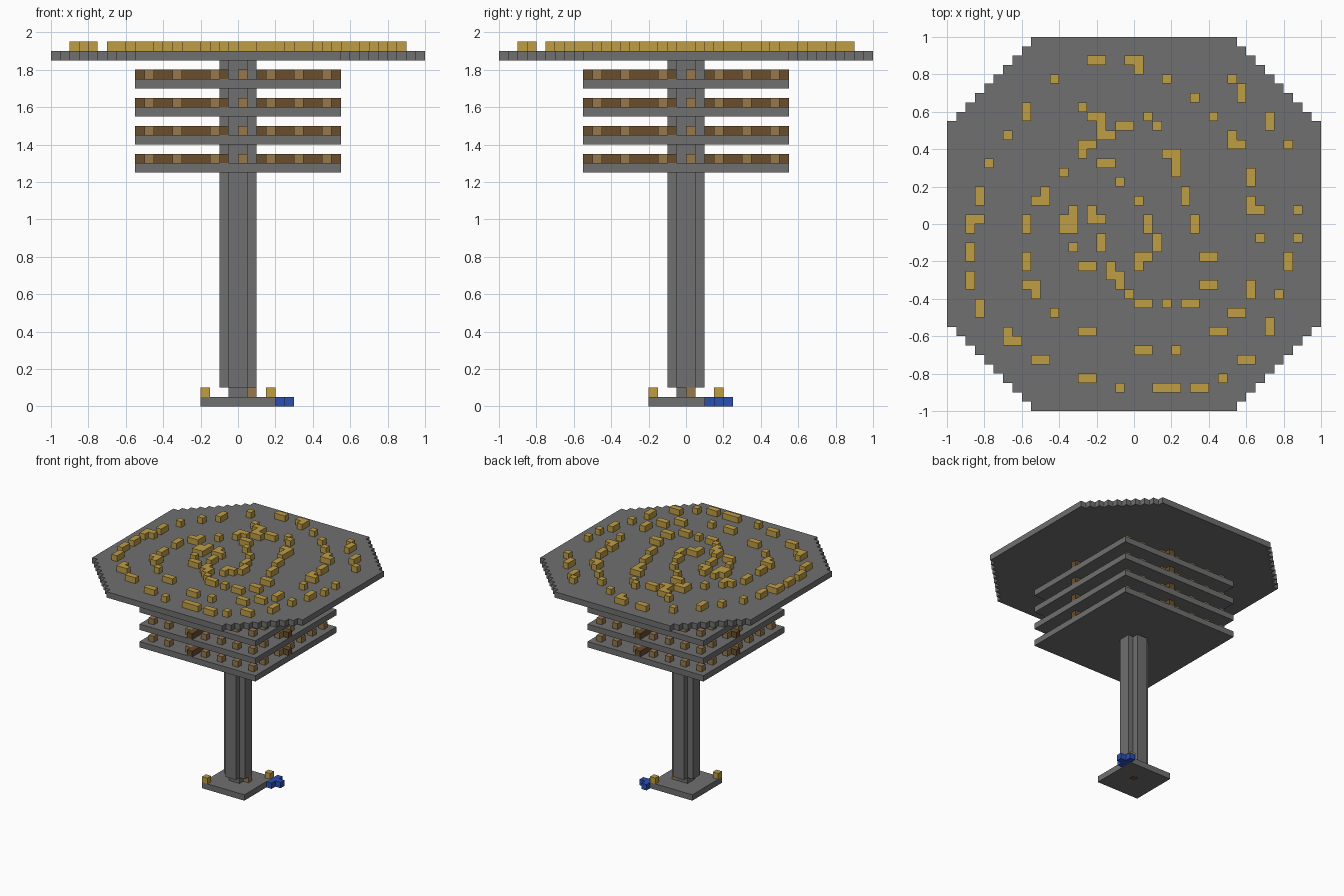
import bpy
import bmesh

U = 0.05  # block size

cube = bpy.data.objects.get("Cube")
if cube:
    bpy.data.objects.remove(cube, do_unlink=True)


def material(name, rgb):
    m = bpy.data.materials.new(name)
    m.use_nodes = True
    m.diffuse_color = (*rgb, 1)
    m.node_tree.nodes["Principled BSDF"].inputs["Base Color"].default_value = (*rgb, 1)
    return m


STONE = material("stone grey", (0.16, 0.16, 0.16))
GOLD = material("lamp gold", (0.52, 0.34, 0.06))
TAN = material("lamp tan", (0.31, 0.19, 0.075))
WOOD = material("wall brown", (0.14, 0.075, 0.027))
BLUE = material("water blue", (0.025, 0.08, 0.45))


def finish(name, bm, mat):
    bmesh.ops.recalc_face_normals(bm, faces=bm.faces)
    mesh = bpy.data.meshes.new(name)
    bm.to_mesh(mesh)
    bm.free()
    mesh.materials.append(mat)
    bpy.context.collection.objects.link(bpy.data.objects.new(name, mesh))


def prism(name, outline, z, height, mat):
    """Extrude an outline given in block units."""
    bm = bmesh.new()
    face = bm.faces.new([bm.verts.new((x * U, y * U, z * U)) for x, y in outline])
    top = bmesh.ops.extrude_face_region(bm, geom=[face])["geom"]
    bmesh.ops.translate(bm, vec=(0, 0, height * U),
                        verts=[v for v in top if isinstance(v, bmesh.types.BMVert)])
    finish(name, bm, mat)


def blocks(name, boxes, mat):
    """Join boxes (x, y, z, width, depth, height), in block units, in one object."""
    bm = bmesh.new()
    for x, y, z, w, d, h in boxes:
        for v in bmesh.ops.create_cube(bm, size=1)["verts"]:
            v.co.x = (x + (v.co.x + 0.5) * w) * U
            v.co.y = (y + (v.co.y + 0.5) * d) * U
            v.co.z = (z + (v.co.z + 0.5) * h) * U
    finish(name, bm, mat)


def turned(points):
    """Repeat a quarter outline around the four sides."""
    out = []
    for _ in range(4):
        out += points
        points = [(-y, x) for x, y in points]
    return out


def roof_lamps(name, footprint, spots):
    """Place one lamp shape, made of (x, y, width, depth) boxes, at each roof spot."""
    blocks(name, [(x + dx, y + dy, 38, w, d, 1)
                  for x, y in spots for dx, dy, w, d in footprint], GOLD)


# Base with its lamps, floor hatch, door and pool
blocks("base", [(-4, -4, 0, 8, 8, 1)], STONE)
blocks("base_hatch", [(0, 0, -0.02, 1, 1, 0.1)], WOOD)
blocks("base_lamps", [(-4, -4, 1, 1, 1, 1), (3, 3, 1, 1, 1, 1)], GOLD)
blocks("base_door", [(1, 0, 1, 1, 1, 1)], TAN)
blocks("pool", [(4, 2, 0, 1, 3, 1), (5, 3, 0, 1, 1, 1)], BLUE)

# Cross-shaped column on a narrow core
blocks("column_foot", [(-1, -1, 1, 2, 2, 1)], STONE)
prism("column", turned([(2, -1), (2, 1), (1, 1)]), 2, 35, STONE)

# Four storeys with pinwheel walls and a lamp grid in each quarter
for n in range(4):
    z = 25 + 3 * n
    blocks(f"floor_{n + 1}", [(-11, -11, z, 22, 22, 1)], STONE)
    blocks(f"walls_{n + 1}", [(2, -2, z + 1, 9, 1, 1), (-11, 1, z + 1, 9, 1, 1),
                              (-2, -11, z + 1, 1, 9, 1), (1, 2, z + 1, 1, 9, 1)], WOOD)
    lamps = []
    quarter = [(x, y) for x in range(0, 10, 3) for y in (-10, -7, -3)]
    for _ in range(4):
        lamps += [(x, y, z + 1, 1, 1, 1) for x, y in quarter]
        quarter = [(-1 - y, x) for x, y in quarter]
    blocks(f"floor_lamps_{n + 1}", lamps, TAN)

# Stepped octagonal roof
steps = [(20, 11)]
for k in range(9):
    steps += [(19 - k, 11 + k), (19 - k, 12 + k)]
prism("roof", turned(steps), 37, 1, STONE)

# Roof lamps, scattered in loose rings, by shape
roof_lamps("roof_lamps_single", [(0, 0, 1, 1)], [
    (-9, 15), (3, 15), (10, 15), (6, 13), (-6, 12), (1, 11), (8, 11),
    (2, 10), (-14, 9), (16, 8), (-16, 6), (-8, 5), (4, 5), (-2, 4),
    (0, 2), (-11, 2), (17, 1), (13, -2), (17, -2), (-7, -3), (-1, -8),
    (15, -8), (3, -9), (-9, -10), (4, -14), (9, -17), (-2, -18), (4, -18)])
roof_lamps("roof_lamps_wide", [(0, 0, 2, 1)], [
    (-5, 17), (-5, 11), (-2, 10), (-4, 6), (7, -4), (-6, -5), (7, -7),
    (0, -9), (5, -9), (10, -10), (-6, -12), (8, -12), (0, -14),
    (-11, -15), (11, -15), (-6, -17), (2, -18), (6, -18)])
roof_lamps("roof_lamps_deep", [(0, 0, 1, 2)], [
    (11, 13), (-12, 11), (14, 10), (12, 4), (-17, 2), (-10, 2), (5, 2),
    (-7, 0), (-12, -1), (1, -1), (6, -1), (-4, -3), (2, -3), (-18, -4),
    (16, -5), (-12, -5), (-3, -6), (-2, -7), (-18, -7), (12, -8),
    (-17, -10), (14, -12)])
roof_lamps("roof_lamps_front_corner", [(0, 0, 2, 1), (0, 1, 1, 1)], [
    (-4, 9), (10, 8), (12, 1), (-5, 0), (-8, -1), (-14, -13)])
roof_lamps("roof_lamps_back_corner_left", [(0, 1, 2, 1), (1, 0, 1, 1)], [
    (-1, 16), (3, 6), (-12, -8)])
roof_lamps("roof_lamps_back_corner_right", [(0, 1, 2, 1), (0, 0, 1, 1)], [
    (-6, 7), (-18, -1), (0, -5)])
